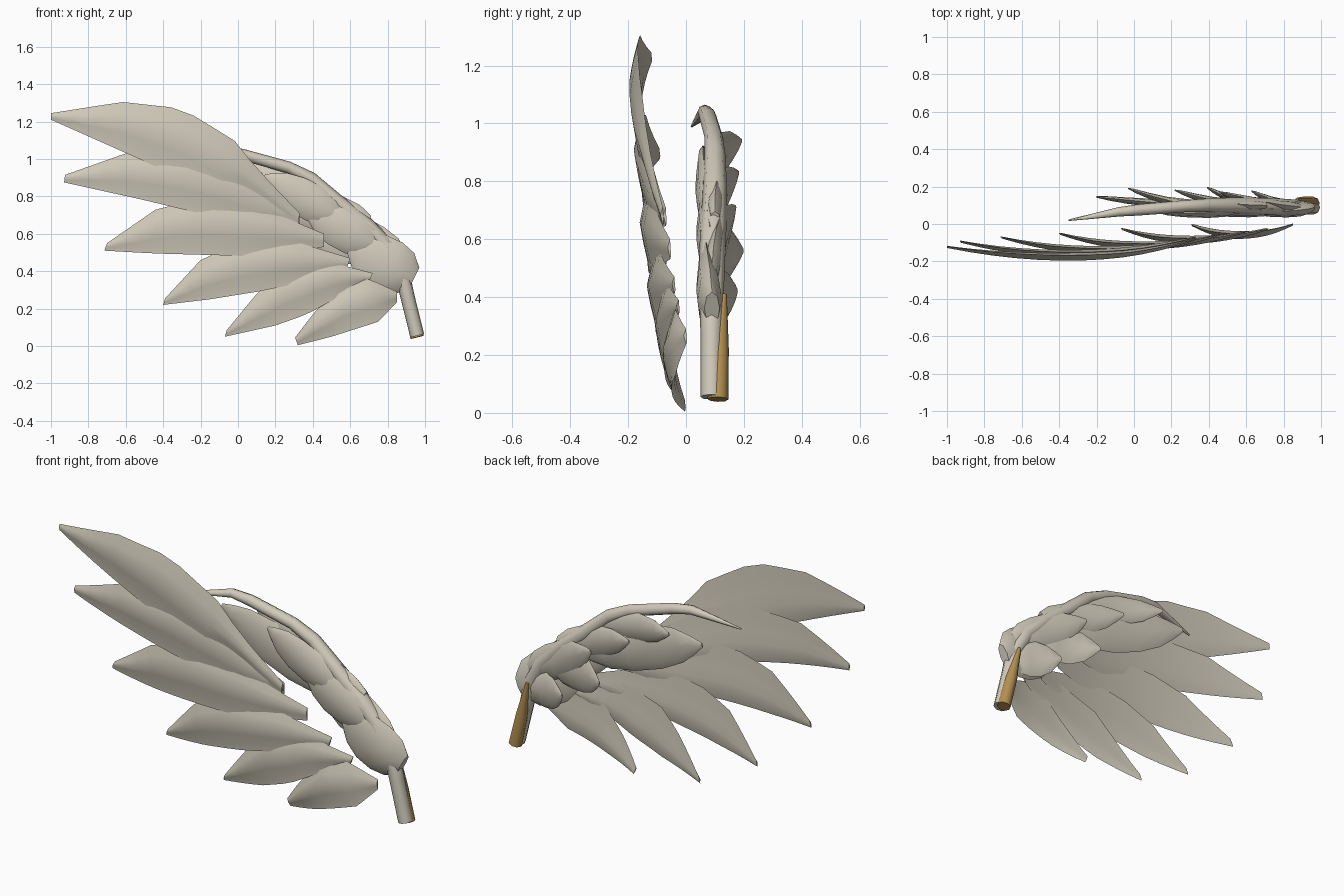
import bpy, bmesh, math
from mathutils import Vector

if "Cube" in bpy.data.objects:
    bpy.data.objects.remove(bpy.data.objects["Cube"])


def material(name, rgb):
    m = bpy.data.materials.new(name)
    m.diffuse_color = (*rgb, 1)
    m.use_nodes = True
    m.node_tree.nodes["Principled BSDF"].inputs["Base Color"].default_value = m.diffuse_color
    return m


PALE = material("pale feather", (0.63, 0.59, 0.49))
BROWN = material("brown bone", (0.46, 0.28, 0.085))


def loft(name, rings, mat):
    """Skin closed rings of equal size and cap both ends."""
    bm = bmesh.new()
    rows = [[bm.verts.new(p) for p in r] for r in rings]
    n = len(rows[0])
    for a, b in zip(rows, rows[1:]):
        for i in range(n):
            j = (i + 1) % n
            bm.faces.new((a[i], a[j], b[j], b[i]))
    bm.faces.new(rows[0])
    bm.faces.new(rows[-1])
    bmesh.ops.recalc_face_normals(bm, faces=bm.faces)
    if bm.calc_volume(signed=True) < 0:
        bmesh.ops.reverse_faces(bm, faces=bm.faces)
    me = bpy.data.meshes.new(name)
    bm.to_mesh(me)
    bm.free()
    me.materials.append(mat)
    ob = bpy.data.objects.new(name, me)
    bpy.context.collection.objects.link(ob)
    bpy.context.view_layer.objects.active = ob
    ob.select_set(True)
    bpy.ops.object.shade_smooth_by_angle(angle=math.radians(50))
    ob.select_set(False)
    return ob


def sample(pts, t):
    """Point at fraction t of a polyline's length."""
    pts = [Vector(p) for p in pts]
    lens = [(b - a).length for a, b in zip(pts, pts[1:])]
    d = t * sum(lens)
    for a, b, l in zip(pts, pts[1:], lens):
        if d <= l:
            return a.lerp(b, d / l)
        d -= l
    return pts[-1]


def flight_feather(name, upper, lower, y_base, y_mid, y_tip):
    """Thin curved vane between two edges that run from tip to base."""
    rings = []
    # fraction across from upper edge, forward bulge
    section = [(0, 0), (.22, .6), (.42, 1), (.65, .6), (.85, .15), (1, 0),
               (.85, -.35), (.65, -.4), (.42, -.2), (.22, -.1)]
    for k in range(13):
        t = k / 12
        u, l = sample(upper, t), sample(lower, t)
        y = (y_tip * (1 - t) * (1 - 2 * t) + y_mid * 4 * t * (1 - t)
             + y_base * t * (2 * t - 1))
        bulge = 0.008 + 0.022 * math.sin(math.pi * t)
        ring = []
        for f, b in section:
            p = u.lerp(l, f)
            ring.append((p.x, y - b * bulge, p.y))
        rings.append(ring)
    loft(name, rings, PALE)


# Six long flight feathers, outermost first (x, z edges)
FEATHERS = [
    ([(-1, 1.245), (-.62, 1.305), (-.3, 1.27), (-.02, 1.1), (.1, .95), (.33, .71)],
     [(-1, 1.21), (-.55, 1.01), (-.1, .805), (.05, .83), (.2, .72), (.32, .645)],
     -.08, -.165, -.12),
    ([(-.925, .915), (-.6, 1.03), (-.25, 1.03), (0, .95), (.33, .71)],
     [(-.93, .875), (-.5, .78), (0, .66), (.15, .64), (.33, .645)],
     -.07, -.15, -.092),
    ([(-.7, .55), (-.44, .73), (-.2, .79), (.1, .75), (.46, .6)],
     [(-.715, .51), (-.45, .495), (.1, .48), (.3, .51), (.46, .53)],
     -.055, -.13, -.07),
    ([(-.39, .255), (-.2, .46), (0, .55), (.3, .56), (.6, .47)],
     [(-.4, .22), (-.15, .25), (.1, .29), (.4, .35), (.58, .41)],
     -.04, -.105, -.05),
    ([(-.06, .085), (.1, .28), (.2, .38), (.45, .46), (.72, .39)],
     [(-.07, .05), (.2, .11), (.37, .17), (.55, .27), (.7, .34)],
     -.025, -.075, -.024),
    ([(.305, .045), (.4, .17), (.53, .31), (.7, .36), (.85, .29)],
     [(.32, .005), (.5, .05), (.75, .13), (.85, .235)],
     0, -.05, -.004),
]
for i, f in enumerate(FEATHERS):
    flight_feather(f"flight_feather_{i + 1}", *f)


def covert(name, base, tip, width, thick, curl):
    """Short plump feather; curl bows the middle along y."""
    base, tip = Vector(base), Vector(tip)
    d = tip - base
    side = Vector((-d.z, 0, d.x)).normalized()
    rings = []
    for t, w in ((0, .45), (.15, .85), (.35, 1), (.58, .97), (.78, .74), (.91, .4), (1, .1)):
        c = base + d * t + Vector((0, curl * math.sin(math.pi * t), 0))
        h = thick * (1 - t) ** .6 * min(1, .5 + 3 * t) + .004
        rings.append([c + side * (math.cos(a) * w * width / 2)
                      + Vector((0, math.sin(a) * h, 0))
                      for a in (math.tau * k / 8 for k in range(8))])
    loft(name, rings, PALE)


# Rear coverts in two overlapping rows, tips lifted off the back
REAR = [
    ((.89, .09, .37), (.63, .175, .42), .2, .03, -.015),
    ((.74, .10, .54), (.39, .195, .56), .22, .032, -.03),
    ((.53, .10, .67), (-.20, .145, .91), .25, .032, -.015),
    ((.88, .09, .47), (.46, .17, .71), .19, .032, -.015),
    ((.70, .10, .66), (.22, .18, .83), .17, .032, -.025),
    ((.47, .10, .83), (-.03, .19, .94), .16, .03, -.03),
]
for i, c in enumerate(REAR):
    covert(f"rear_covert_{i + 1}", *c)

# Front coverts wrapped over the arm
FRONT = [
    ((.94, .09, .36), (.585, .07, .54), .29, .045, -.01),
    ((.76, .09, .53), (.36, .065, .73), .23, .042, -.01),
    ((.55, .08, .68), (.14, .06, .91), .2, .035, -.01),
]
for i, c in enumerate(FRONT):
    covert(f"front_covert_{i + 1}", *c)


def tube(name, pts, mat, n=8):
    """Tapered tube through (x, y, z, radius) points."""
    rings = []
    for i, p in enumerate(pts):
        a, b = pts[max(i - 1, 0)], pts[min(i + 1, len(pts) - 1)]
        d = (Vector(b[:3]) - Vector(a[:3])).normalized()
        s = Vector((0, 1, 0)).cross(d).normalized()
        q = d.cross(s)
        rings.append([Vector(p[:3]) + (s * math.cos(t) + q * math.sin(t)) * p[3]
                      for t in (math.tau * k / n for k in range(n))])
    loft(name, rings, mat)


# Arm bone from shoulder stub to wing tip
tube("arm_bone", [(.958, .088, .055, .038), (.905, .088, .27, .038), (.875, .088, .40, .042),
                  (.80, .09, .53, .045), (.68, .095, .65, .045), (.53, .10, .77, .042),
                  (.39, .10, .895, .036), (.27, .095, .955, .032), (.02, .075, 1.025, .03),
                  (-.08, .065, 1.04, .025), (-.35, .02, .99, .004)], PALE)

# Brown bone sliver behind the shoulder stub
tube("shoulder_bone", [(.958, .11, .047, .036), (.915, .116, .22, .032),
                       (.872, .132, .41, .009)], BROWN)
